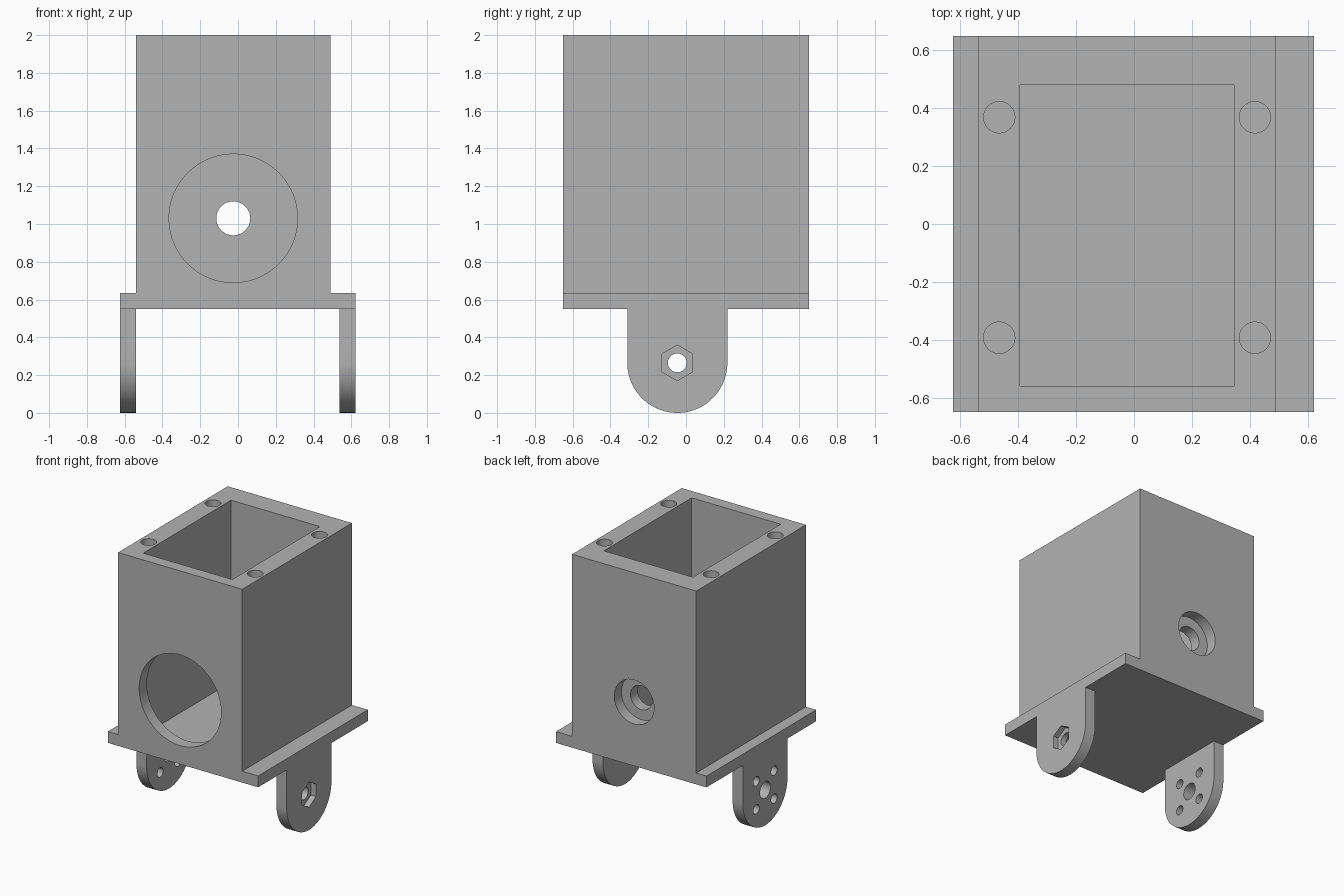
import bpy, bmesh, math
from mathutils import Matrix, Vector

if "Cube" in bpy.data.objects:
    bpy.data.objects.remove(bpy.data.objects["Cube"])

grey = bpy.data.materials.new("plain grey")
grey.use_nodes = True
grey.diffuse_color = (0.45, 0.45, 0.45, 1)
grey.node_tree.nodes["Principled BSDF"].inputs["Base Color"].default_value = grey.diffuse_color

AXES = {"x": Vector((1, 0, 0)), "y": Vector((0, 1, 0)), "z": Vector((0, 0, 1))}


def prism(name, points, depth):
    """Extrude a closed outline of 3D points along the depth vector."""
    bm = bmesh.new()
    face = bm.faces.new([bm.verts.new(p) for p in points])
    extruded = bmesh.ops.extrude_face_region(bm, geom=[face])["geom"]
    verts = [g for g in extruded if isinstance(g, bmesh.types.BMVert)]
    bmesh.ops.translate(bm, verts=verts, vec=depth)
    bmesh.ops.recalc_face_normals(bm, faces=bm.faces)
    mesh = bpy.data.meshes.new(name)
    bm.to_mesh(mesh)
    bm.free()
    mesh.materials.append(grey)
    obj = bpy.data.objects.new(name, mesh)
    bpy.context.collection.objects.link(obj)
    return obj


def box(name, low, high):
    (x0, y0, z0), (x1, y1, z1) = low, high
    outline = [(x0, y0, z0), (x1, y0, z0), (x1, y1, z0), (x0, y1, z0)]
    return prism(name, outline, Vector((0, 0, z1 - z0)))


def rod(name, start, axis, length, radius, sides=64):
    """Cylinder or hexagon from a start point along an axis."""
    spare = AXES["y"] if axis == "z" else AXES["z"]
    arm = spare * radius
    outline = [Vector(start) + Matrix.Rotation(math.tau * i / sides, 3, AXES[axis]) @ arm
               for i in range(sides)]
    return prism(name, outline, AXES[axis] * length)


def combine(target, other, operation):
    """Apply a boolean and discard the second shape."""
    other.hide_render = True
    mod = target.modifiers.new(operation, "BOOLEAN")
    mod.operation, mod.object, mod.solver = operation, other, "EXACT"
    bpy.context.view_layer.objects.active = target
    bpy.ops.object.modifier_apply(modifier=mod.name)
    bpy.data.objects.remove(other)


# Main dimensions
MID_X = -0.025
BASE, FLOOR, TOP = 0.55, 0.635, 2.0
HALF_Y = 0.65
LUG_Y, LUG_Z, LUG_R, LUG_T = -0.046, 0.265, 0.265, 0.085
LEFT_OUT, RIGHT_OUT = 0.622, -0.625

# Housing: flanged section run from front to back
section = [(RIGHT_OUT, BASE), (LEFT_OUT, BASE), (LEFT_OUT, FLOOR), (0.49, FLOOR),
           (0.49, TOP), (-0.54, TOP), (-0.54, FLOOR), (RIGHT_OUT, FLOOR)]
housing = prism("bracket_housing", [(x, -HALF_Y, z) for x, z in section],
                Vector((0, 2 * HALF_Y, 0)))

# Round-ended mounting lugs
for name, x in (("left_lug", LEFT_OUT - LUG_T), ("right_lug", RIGHT_OUT)):
    arc = [(x, LUG_Y + LUG_R * math.cos(a), LUG_Z - LUG_R * math.sin(a))
           for a in (math.pi * i / 40 for i in range(41))]
    join = BASE + 0.04
    outline = arc + [(x, LUG_Y - LUG_R, join), (x, LUG_Y + LUG_R, join)]
    combine(housing, prism(name, outline, Vector((LUG_T, 0, 0))), "UNION")

# Open pocket
cutters = [box("pocket", (-0.394, -0.56, FLOOR), (0.345, 0.48, TOP + 0.1))]

# Front opening, and counterbored shaft hole at the back
HOLE_Z = 1.03
cutters += [rod("front_opening", (MID_X, -0.75, HOLE_Z), "y", 0.3, 0.34, 96),
            rod("shaft_hole", (MID_X, 0.4, HOLE_Z), "y", 0.4, 0.09),
            rod("shaft_counterbore", (MID_X, 0.565, HOLE_Z), "y", 0.2, 0.165)]

# Blind screw holes in the rim
for x in (-0.466, 0.418):
    for y in (-0.393, 0.369):
        cutters.append(rod("rim_hole", (x, y, TOP - 0.4), "z", 0.5, 0.054, 48))

# Left lug: bolt hole with a hexagonal nut recess
cutters += [rod("bolt_hole", (0.45, LUG_Y, LUG_Z), "x", 0.3, 0.05, 48),
            rod("nut_recess", (LEFT_OUT - 0.042, LUG_Y, LUG_Z), "x", 0.1, 0.094, 6)]

# Right lug: centre hole ringed by four screw holes
cutters.append(rod("centre_hole", (-0.7, LUG_Y, LUG_Z), "x", 0.25, 0.062, 48))
for dy in (-0.105, 0.105):
    for dz in (-0.105, 0.105):
        cutters.append(rod("horn_hole", (-0.7, LUG_Y + dy, LUG_Z + dz), "x", 0.25, 0.035, 32))

for cutter in cutters:
    combine(housing, cutter, "DIFFERENCE")

# Smooth round walls, sharp edges
bpy.ops.object.select_all(action="DESELECT")
housing.select_set(True)
bpy.context.view_layer.objects.active = housing
bpy.ops.object.shade_smooth_by_angle(angle=math.radians(30))
